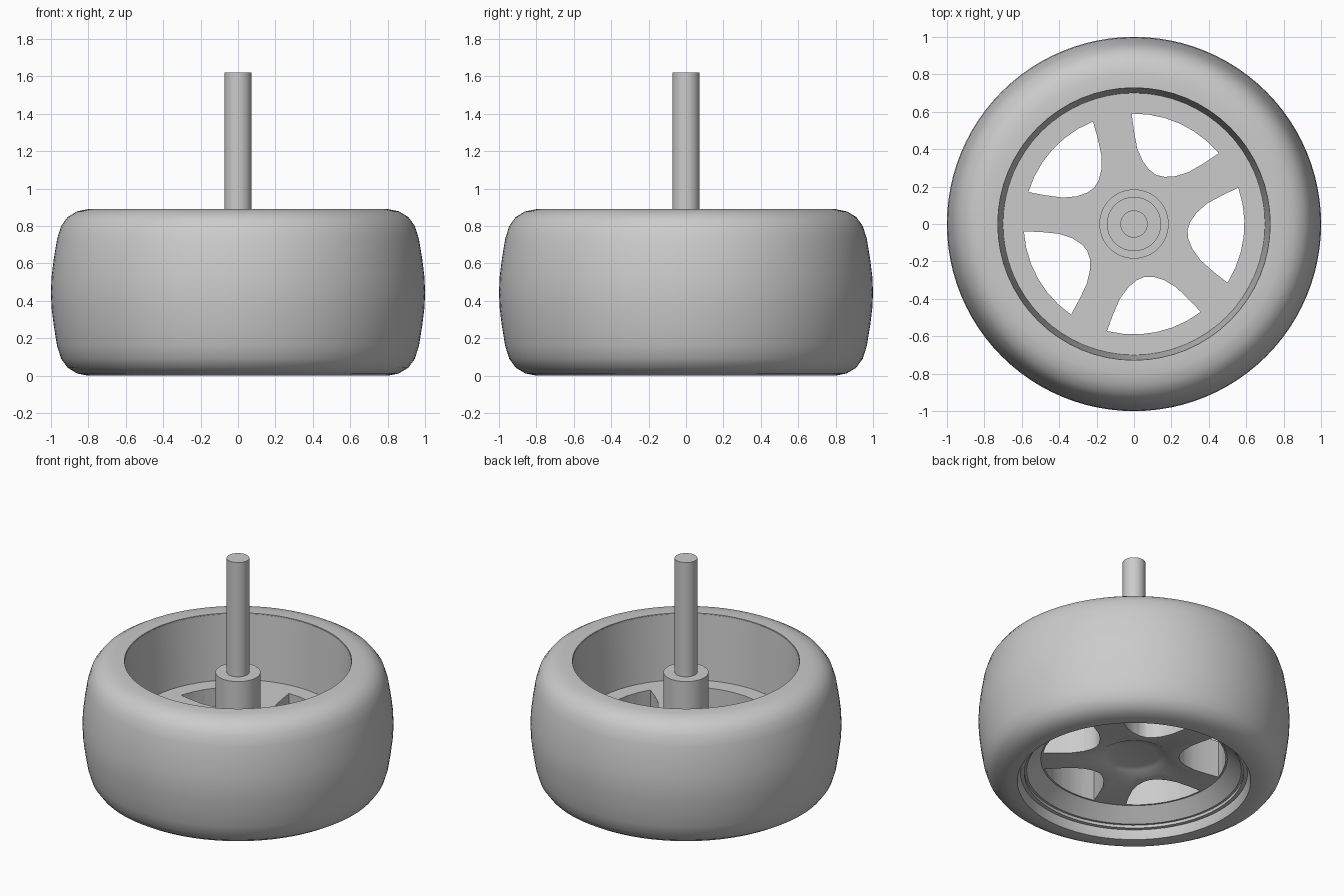
import bpy, bmesh
from math import cos, sin, radians, pi

cube = bpy.data.objects.get("Cube")
if cube:
    bpy.data.objects.remove(cube)

grey = bpy.data.materials.new("plain_grey")
grey.use_nodes = True
grey.diffuse_color = (0.6, 0.6, 0.6, 1)
grey.node_tree.nodes["Principled BSDF"].inputs["Base Color"].default_value = (0.6, 0.6, 0.6, 1)


def make_object(name, bm):
    bmesh.ops.recalc_face_normals(bm, faces=bm.faces)
    mesh = bpy.data.meshes.new(name)
    bm.to_mesh(mesh)
    bm.free()
    mesh.materials.append(grey)
    ob = bpy.data.objects.new(name, mesh)
    bpy.context.collection.objects.link(ob)
    return ob


def lathe(name, profile, sides=64):
    """Turn a closed (radius, height) outline around the z axis."""
    bm = bmesh.new()
    rings = []
    for i in range(sides):
        a = 2 * pi * i / sides
        rings.append([bm.verts.new((r * cos(a), r * sin(a), z)) for r, z in profile])
    n = len(profile)
    for i in range(sides):
        p, q = rings[i], rings[(i + 1) % sides]
        for j in range(n):
            k = (j + 1) % n
            if profile[j][0] or profile[k][0]:
                bm.faces.new((p[j], q[j], q[k], p[k]))
    bmesh.ops.remove_doubles(bm, verts=bm.verts, dist=1e-5)
    bmesh.ops.dissolve_degenerate(bm, edges=bm.edges, dist=1e-5)
    return make_object(name, bm)


def smooth(ob, angle=35):
    bpy.ops.object.select_all(action='DESELECT')
    ob.select_set(True)
    bpy.context.view_layer.objects.active = ob
    bpy.ops.object.shade_smooth_by_angle(angle=radians(angle))


# Tyre: rounded shoulders mirrored about mid height
height = 0.89
lower = [(0.75, 0), (0.80, 0), (0.86, 0.012), (0.91, 0.042), (0.945, 0.09),
         (0.967, 0.16), (0.985, 0.27), (0.996, 0.36)]
upper = [(r, height - z) for r, z in reversed(lower[1:])]
tyre = lathe("tyre", lower + [(1.0, height / 2)] + upper
             + [(0.73, height), (0.73, 0.06)], 96)
smooth(tyre)

# Rim: barrel, spoke disc, dished underside and hub collar in one outline
rim = lathe("rim", [
    (0, 0.20), (0.145, 0.20), (0.19, 0.19), (0.235, 0.165), (0.60, 0.165),
    (0.69, 0.08), (0.705, 0.08), (0.705, 0.06), (0.735, 0.06), (0.735, 0.885),
    (0.728, 0.885), (0.70, 0.43), (0.185, 0.43), (0.185, 0.47),
    (0.145, 0.47), (0.145, 0.81), (0, 0.81)])

# Five window cutters between the spokes
half = [(0.45, 0.205), (0.375, 0.152), (0.325, 0.097), (0.297, 0.045)]
side = half + [(0.288, 0)] + [(u, -v) for u, v in reversed(half)]
arc = [(0.59 * cos(radians(t)), 0.59 * sin(radians(t)))
       for t in (-25.7, -17, -8.5, 0, 8.5, 17, 25.7)]
bm = bmesh.new()
for i in range(5):
    a = radians(65.5 + 72 * i)
    base = bm.faces.new([bm.verts.new((u * cos(a) - v * sin(a), u * sin(a) + v * cos(a), 0.05))
                         for u, v in side + arc])
    ext = bmesh.ops.extrude_face_region(bm, geom=[base], use_keep_orig=True)
    top = [g for g in ext["geom"] if isinstance(g, bmesh.types.BMVert)]
    bmesh.ops.translate(bm, verts=top, vec=(0, 0, 0.5))
cutter = make_object("window_cutter", bm)

mod = rim.modifiers.new("windows", 'BOOLEAN')
mod.operation = 'DIFFERENCE'
mod.solver = 'EXACT'
mod.object = cutter
bpy.context.view_layer.objects.active = rim
bpy.ops.object.modifier_apply(modifier="windows")
bpy.data.objects.remove(cutter)
smooth(rim)

# Axle standing on the hub collar
axle = lathe("axle", [(0, 0.75), (0.073, 0.75), (0.073, 1.62), (0, 1.62)], 32)
smooth(axle)
